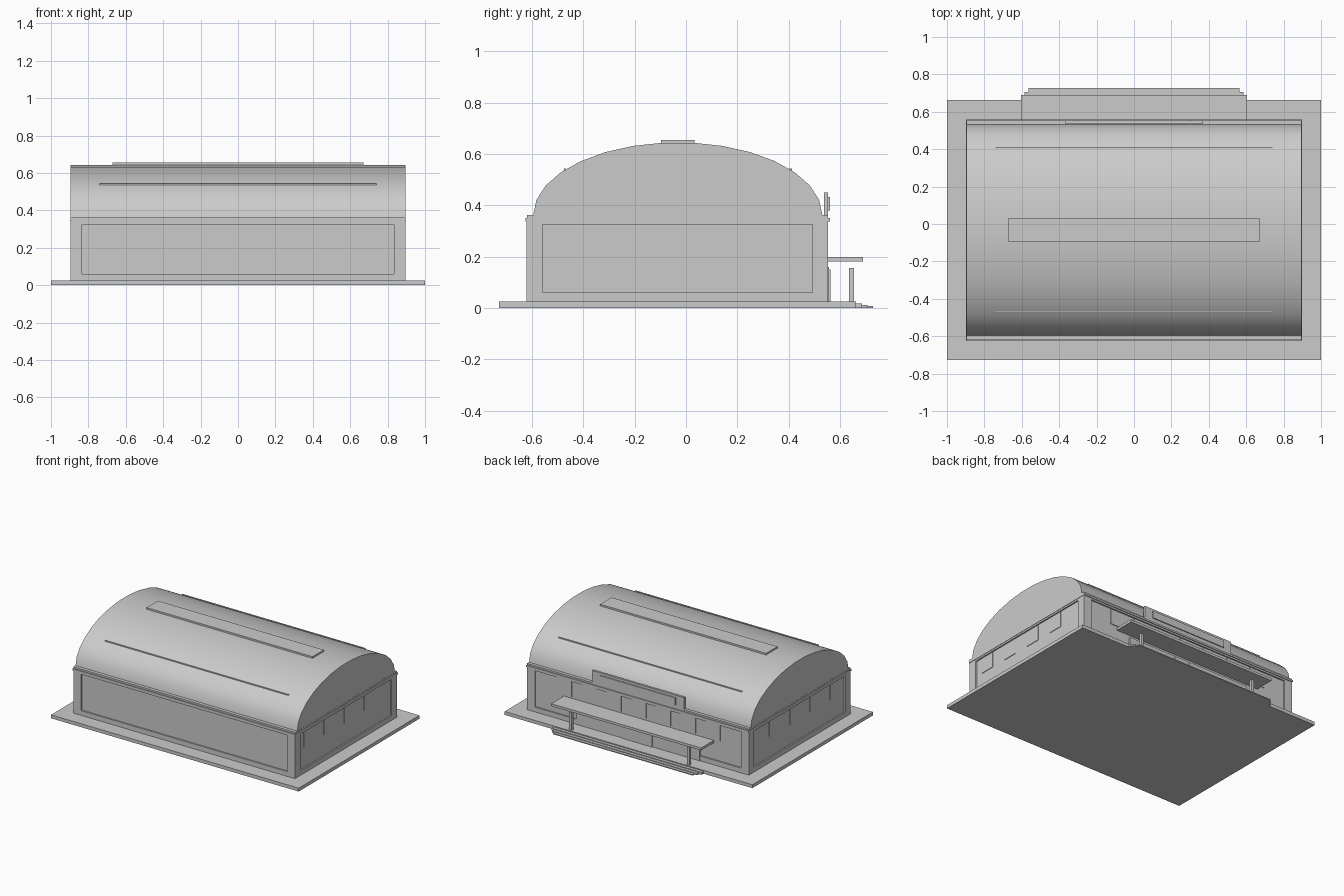
import bpy, bmesh
from math import sin, cos, pi

cube = bpy.data.objects.get("Cube")
if cube:
    bpy.data.objects.remove(cube, do_unlink=True)

grey = bpy.data.materials.new("plain_grey")
grey.use_nodes = True
COLOUR = (0.6, 0.6, 0.6, 1)
grey.diffuse_color = COLOUR
grey.node_tree.nodes["Principled BSDF"].inputs["Base Color"].default_value = COLOUR


def add(name, bm):
    bmesh.ops.recalc_face_normals(bm, faces=bm.faces)
    mesh = bpy.data.meshes.new(name)
    bm.to_mesh(mesh)
    bm.free()
    mesh.materials.append(grey)
    ob = bpy.data.objects.new(name, mesh)
    bpy.context.collection.objects.link(ob)
    return ob


def box(name, x, y, z):
    """Box from (low, high) ranges on each axis."""
    bm = bmesh.new()
    bmesh.ops.create_cube(bm, size=1)
    for v in bm.verts:
        v.co = [r[0] if c < 0 else r[1] for c, r in zip(v.co, (x, y, z))]
    return add(name, bm)


def wide(half):
    return (-half, half)


# Base slab and entrance steps
BASE = 0.025
box("base_slab", wide(1), (-0.728, 0.663), (0, BASE))
for i, (half, back, top) in enumerate([(0.605, 0.685, 0.018), (0.585, 0.707, 0.012), (0.565, 0.728, 0.007)]):
    box(f"entrance_step_{i + 1}", wide(half), (0.6, back), (0, top))

# Walls: recessed core framed by posts and rails
W, FRONT, BACK, TOP = 0.895, -0.621, 0.554, 0.337
POST, RECESS = 0.062, 0.01
box("wall_core", wide(W - RECESS), (FRONT + RECESS, BACK - RECESS), (BASE, TOP))
for sx, side in ((-1, "right"), (1, "left")):
    xs = sorted((sx * W, sx * (W - POST)))
    box(f"front_{side}_post", xs, (FRONT, FRONT + POST), (BASE, TOP))
    box(f"back_{side}_post", xs, (BACK - POST, BACK), (BASE, TOP))
for name, z in (("bottom_rail", (BASE, 0.06)), ("top_rail", (0.325, TOP))):
    for side, y in (("front", (FRONT, FRONT + 0.02)), ("back", (BACK - 0.02, BACK))):
        box(f"{side}_{name}", wide(W - POST), y, z)
    for side, x in (("right", (-W, 0.02 - W)), ("left", (W - 0.02, W))):
        box(f"{side}_{name}", x, (FRONT + POST, BACK - POST), z)

# Cornice in two courses
box("cornice_lower", wide(0.898), (-0.626, 0.56), (TOP, 0.35))
box("cornice_upper", wide(0.896), (-0.619, 0.553), (0.35, 0.362))

# Window plates on the sides and back
WIN_Z = (0.21, 0.322)
for i in range(4):
    y = -0.45 + i * 0.2325
    for sx, side in ((-1, "right"), (1, "left")):
        x = sorted((sx * (W - RECESS), sx * (W - RECESS + 0.004)))
        box(f"{side}_window_{i + 1}", x, (y - 0.058, y + 0.058), WIN_Z)
for i in range(7):
    x = (i - 3) * 0.2
    box(f"back_window_{i + 1}", (x - 0.06, x + 0.06), (BACK - RECESS, BACK - RECESS + 0.004), WIN_Z)

# Barrel roof from an elliptical arch
MID, RY, RZ, SPRING, SEGS = -0.032, 0.563, 0.283, 0.362, 15
bm = bmesh.new()
arch = [(MID + RY * cos(pi * i / SEGS), SPRING + RZ * sin(pi * i / SEGS)) for i in range(SEGS + 1)]
end = bm.faces.new([bm.verts.new((-W, y, z)) for y, z in arch])
grown = bmesh.ops.extrude_face_region(bm, geom=[end], use_keep_orig=True)
moved = [g for g in grown["geom"] if isinstance(g, bmesh.types.BMVert)]
bmesh.ops.translate(bm, verts=moved, vec=(2 * W, 0, 0))
roof = add("barrel_roof", bm)
bpy.context.view_layer.objects.active = roof
roof.select_set(True)
bpy.ops.object.shade_smooth_by_angle(angle=pi / 6)
roof.select_set(False)

# Ridge cap and thin roof ribs
box("ridge_cap", wide(0.67), (-0.097, 0.033), (0.63, 0.655))
for s, side in ((-1, "front"), (1, "back")):
    y = MID + s * 0.44
    box(f"{side}_roof_rib", wide(0.74), (y - 0.004, y + 0.004), (0.52, 0.543))

# Raised board above the entrance
box("sign_board", wide(0.37), (0.537, 0.553), (0.362, 0.45))
box("sign_panel", wide(0.305), (0.553, 0.56), (0.38, 0.433))

# Entrance canopy, posts and doors
box("canopy", wide(0.605), (0.544, 0.69), (0.18, 0.198))
for s, side in ((-1, "right"), (1, "left")):
    x = s * 0.475
    box(f"{side}_canopy_post", (x - 0.01, x + 0.01), (0.634, 0.654), (BASE, 0.155))
    door = sorted((s * 0.004, s * 0.12))
    box(f"{side}_door", door, (0.55, 0.562), (BASE, 0.15))
box("entrance_surround", wide(0.5), (0.54, 0.557), (BASE, 0.16))
